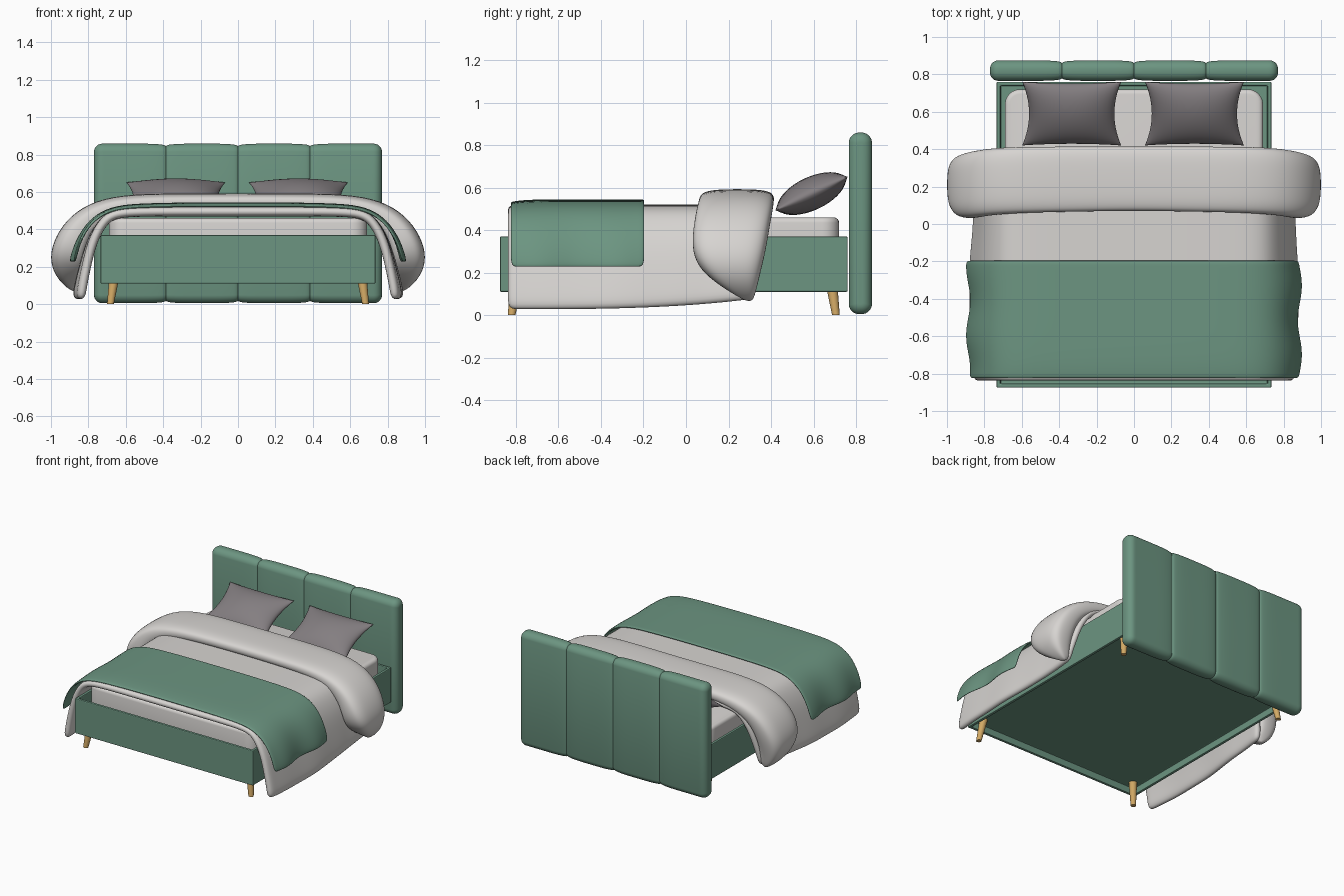
import bpy, bmesh, math
from mathutils import Matrix, Vector

if "Cube" in bpy.data.objects:
    bpy.data.objects.remove(bpy.data.objects["Cube"])


def material(name, r, g, b):
    m = bpy.data.materials.new(name)
    m.use_nodes = True
    m.diffuse_color = (r, g, b, 1)
    m.node_tree.nodes["Principled BSDF"].inputs["Base Color"].default_value = (r, g, b, 1)
    return m


GREEN = material("sage green fabric", 0.15, 0.3, 0.22)
LINEN = material("off white linen", 0.68, 0.66, 0.64)
GREY = material("warm grey cotton", 0.23, 0.21, 0.22)
WOOD = material("light wood", 0.65, 0.4, 0.13)


def finish(bm, name, mat, smooth=True):
    bmesh.ops.recalc_face_normals(bm, faces=bm.faces)
    mesh = bpy.data.meshes.new(name)
    bm.to_mesh(mesh)
    bm.free()
    mesh.materials.append(mat)
    for p in mesh.polygons:
        p.use_smooth = smooth
    ob = bpy.data.objects.new(name, mesh)
    bpy.context.collection.objects.link(ob)
    return ob


def add_bevel(ob, width, segments):
    mod = ob.modifiers.new("Bevel", 'BEVEL')
    mod.width, mod.segments, mod.limit_method = width, segments, 'ANGLE'


def subdivide(ob, levels):
    mod = ob.modifiers.new("Subdivision", 'SUBSURF')
    mod.levels = mod.render_levels = levels


def box(lo, hi):
    lo, hi = Vector(lo), Vector(hi)
    bm = bmesh.new()
    bmesh.ops.create_cube(bm, size=1)
    for v in bm.verts:
        v.co = (lo + hi) / 2 + v.co * (hi - lo)
    return bm


def loft(rings):
    """Closed tube through equal rings of points, with capped ends."""
    bm = bmesh.new()
    rows = [[bm.verts.new(p) for p in ring] for ring in rings]
    n = len(rows[0])
    for a, b in zip(rows, rows[1:]):
        for i in range(n):
            j = (i + 1) % n
            bm.faces.new((a[i], a[j], b[j], b[i]))
    bm.faces.new(rows[0])
    bm.faces.new(rows[-1])
    return bm


def grid(nu, nv, point, bm=None):
    """Open sheet of nu by nv cells; point(u, v) gives each position."""
    bm = bm or bmesh.new()
    rows = [[bm.verts.new(point(i / nu, j / nv)) for j in range(nv + 1)] for i in range(nu + 1)]
    for a, b in zip(rows, rows[1:]):
        for j in range(nv):
            bm.faces.new((a[j], a[j + 1], b[j + 1], b[j]))
    return bm


def mirrored(half):
    """Full left-to-right list from the half that starts at the middle."""
    return [(-row[0], *row[1:]) for row in half[:0:-1]] + half


# Bed frame: a block hollowed from above and below, leaving a base panel
bm = box((-0.735, -0.875, 0.11), (0.735, 0.76, 0.37))
for up, depth in ((1, 0.16), (-1, 0.05)):
    face = next(f for f in bm.faces if f.normal.z * up > 0.9)
    bmesh.ops.inset_individual(bm, faces=[face], thickness=0.03)
    side = bmesh.ops.extrude_discrete_faces(bm, faces=[face])["faces"]
    bmesh.ops.translate(bm, verts=side[0].verts, vec=(0, 0, -up * depth))
frame = finish(bm, "bed_frame", GREEN, False)
add_bevel(frame, 0.006, 2)

# Splayed, tapered legs
for side, sx in (("right", -1), ("left", 1)):
    for end, sy, y in (("front", -1, -0.82), ("back", 1, 0.705)):
        bm = bmesh.new()
        bmesh.ops.create_cone(bm, cap_ends=True, segments=20, radius1=0.018,
                              radius2=0.029, depth=0.17)
        for v in bm.verts:
            top = v.co.z > 0
            v.co += Vector((sx * 0.682, y, 0.085))
            if top:
                v.co += Vector((-sx, -sy, 0)) * 0.024
        leg = finish(bm, f"{end}_{side}_leg", WOOD, False)
        for p in leg.data.polygons:
            p.use_smooth = len(p.vertices) == 4


# Headboard: four padded panels with shallow seams and rounded ends
def headboard_ring(x):
    half, r, end_r = 0.77, 0.05, 0.045
    u = abs((x / (half / 2)) % 1 * 2 - 1)
    d = max(0, abs(x) - (half - end_r))
    inset = end_r - math.sqrt(max(0, end_r ** 2 - d ** 2))
    if abs(x) < half * 0.75:
        inset += 0.008 * u ** 4 + 0.006 * u ** 30
    hy, hz = 0.055 - inset, 0.427 - inset
    r = min(r, hy * 0.9)
    ring = []
    for k in range(24):
        a = math.tau * (k + 0.5) / 24
        c, s = math.cos(a), math.sin(a)
        ring.append((x, 0.82 + math.copysign(hy - r, c) + r * c,
                     0.432 + math.copysign(hz - r, s) + r * s))
    return ring


steps = 32
xs = [-0.77 + 0.385 * (p + (1 - math.cos(math.pi * i / steps)) / 2)
      for p in range(4) for i in range(steps)] + [0.77]
headboard = finish(loft([headboard_ring(x) for x in xs]), "headboard", GREEN)

# Mattress with rounded corners
bm = box((-0.69, -0.80, 0.2), (0.69, 0.72, 0.46))
upright = [e for e in bm.edges if abs(e.verts[0].co.z - e.verts[1].co.z) > 0.1]
bmesh.ops.bevel(bm, geom=upright, offset=0.08, segments=6, affect='EDGES', profile=0.5)
mattress = finish(bm, "mattress", LINEN)
add_bevel(mattress, 0.025, 4)


# Draped sheets: a half profile swept from front to back
def drape(name, mat, half, y0, y1, thickness, slant, lift, bulge, ripple, sag):
    path = mirrored(half)
    n, top = len(path) - 1, half[0][1]

    def point(u, v):
        x, z = path[round(u * n)]
        drop = min(1, max(0, (top - z) / (top - half[-1][1])))
        y = y0 + (y1 - y0) * v - slant * drop * v
        wave = bulge * math.sin(math.pi * min(1, v * 1.3)) + ripple * math.sin(17 * y + x)
        x += math.copysign(drop, x) * wave
        return x, y, z + lift * drop * v ** 3 - sag * (1 - v) ** 10 * (1 - drop)

    ob = finish(grid(n, 18, point), name, mat)
    mod = ob.modifiers.new("Solidify", 'SOLIDIFY')
    mod.thickness, mod.offset = thickness, 0
    subdivide(ob, 2)
    return ob


duvet_half = [(0, 0.495), (0.2, 0.495), (0.4, 0.495), (0.56, 0.493), (0.65, 0.485),
              (0.71, 0.455), (0.757, 0.38), (0.787, 0.3), (0.81, 0.2),
              (0.83, 0.1), (0.84, 0.025)]
drape("duvet", LINEN, duvet_half, -0.84, 0.41, 0.05, 0.09, 0.05, 0.025, 0.002, 0)

throw_half = [(0, 0.538), (0.25, 0.537), (0.5, 0.533), (0.65, 0.522), (0.75, 0.48),
              (0.82, 0.405), (0.865, 0.31), (0.885, 0.225)]
drape("throw_blanket", GREEN, throw_half, -0.825, -0.195, 0.015, 0, 0, 0, 0.012, 0.012)

# Folded-back top of the duvet: inner x, z, outer x, z, front y, back y
fold_half = [(0, 0.5, 0, 0.593, 0.07, 0.415), (0.3, 0.5, 0.3, 0.593, 0.065, 0.415),
             (0.55, 0.49, 0.57, 0.59, 0.06, 0.415), (0.70, 0.44, 0.76, 0.56, 0.05, 0.41),
             (0.77, 0.37, 0.9, 0.475, 0.035, 0.395), (0.80, 0.29, 0.98, 0.36, 0.025, 0.38),
             (0.81, 0.22, 1.01, 0.25, 0.05, 0.36), (0.82, 0.16, 0.98, 0.15, 0.13, 0.34),
             (0.83, 0.11, 0.91, 0.08, 0.24, 0.325), (0.84, 0.09, 0.86, 0.06, 0.29, 0.31)]


def fold_ring(row, sign):
    xi, zi, xo, zo, ya, yb = row
    ring = []
    for k in range(20):
        a = math.tau * k / 20
        c, s = [math.copysign(abs(t) ** 0.65, t) for t in (math.cos(a), math.sin(a))]
        t = (1 + s) / 2
        ring.append((sign * (xi + (xo - xi) * t), (ya + yb) / 2 + c * (yb - ya) / 2,
                     zi + (zo - zi) * t))
    return ring


rings = [fold_ring(r, -1) for r in fold_half[:0:-1]] + [fold_ring(r, 1) for r in fold_half]
subdivide(finish(loft(rings), "duvet_fold", LINEN), 2)

# Pillows: two bulged sheets joined at a pinched seam, leaning back
for side, x in (("right", -0.333), ("left", 0.323)):
    bm = bmesh.new()
    for sign in (1, -1):
        def pillow(u, v, sign=sign):
            a, b = (-math.cos(math.pi * t) for t in (u, v))
            puff = (max(0, 1 - a * a) * max(0, 1 - b * b)) ** 0.55
            return (0.265 * a * (1 - 0.14 * (1 - b * b)),
                    0.188 * b * (1 - 0.07 * (1 - a * a)), sign * 0.078 * puff)
        grid(20, 20, pillow, bm)
    bmesh.ops.remove_doubles(bm, verts=bm.verts, dist=0.0005)
    tilt = Matrix.Translation((x, 0.59, 0.572)) @ Matrix.Rotation(math.radians(25), 4, 'X')
    bmesh.ops.transform(bm, matrix=tilt, verts=bm.verts)
    finish(bm, f"{side}_pillow", GREY)
